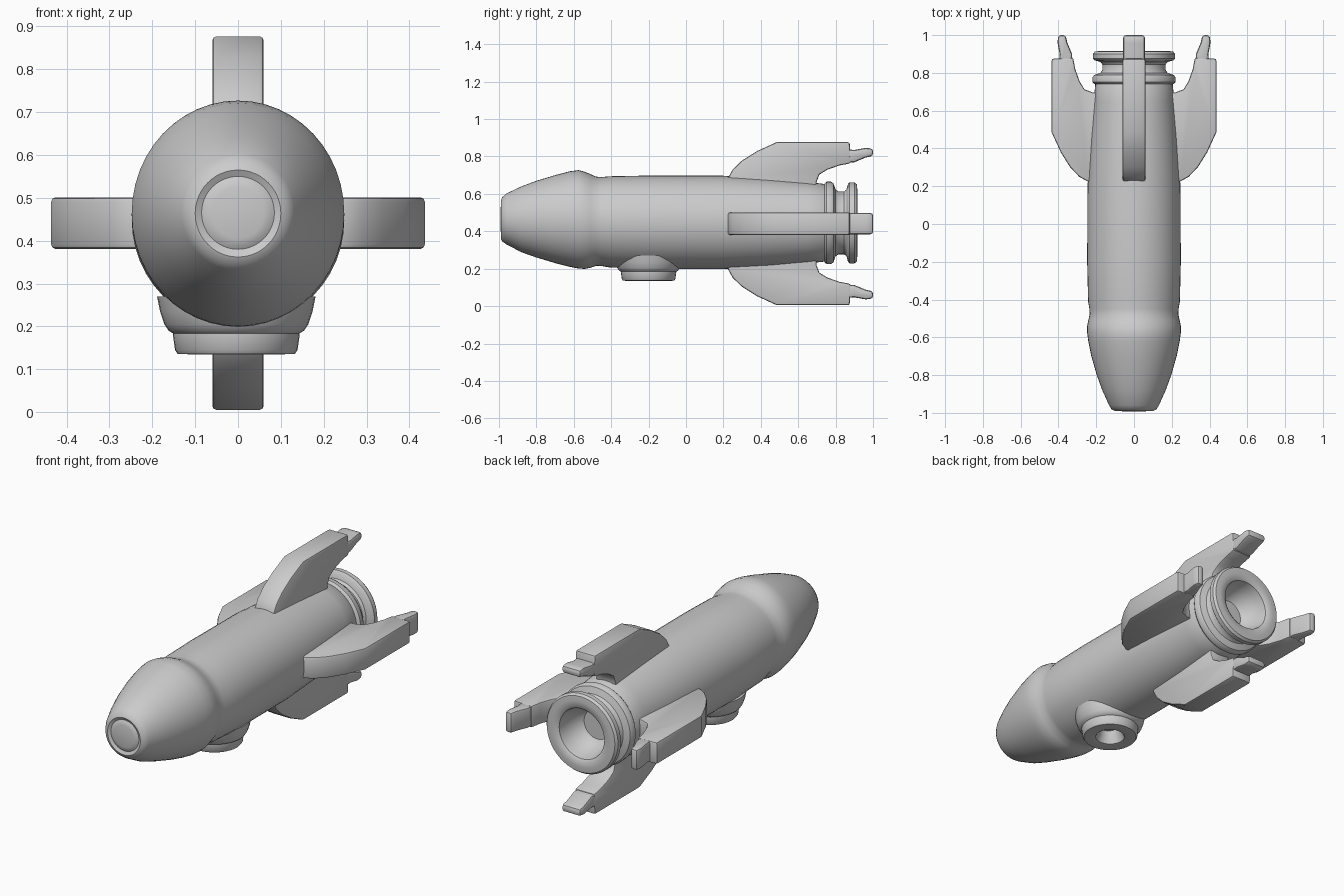
import bpy, bmesh
from math import sin, cos, pi, radians
from mathutils import Matrix

if "Cube" in bpy.data.objects:
    bpy.data.objects.remove(bpy.data.objects["Cube"])

AXIS_Z = 0.441


def finish(name, bm, angle=35):
    bmesh.ops.recalc_face_normals(bm, faces=bm.faces[:])
    mesh = bpy.data.meshes.new(name)
    bm.to_mesh(mesh)
    bm.free()
    obj = bpy.data.objects.new(name, mesh)
    bpy.context.collection.objects.link(obj)
    bpy.ops.object.select_all(action='DESELECT')
    obj.select_set(True)
    bpy.context.view_layer.objects.active = obj
    bpy.ops.object.shade_smooth_by_angle(angle=radians(angle))
    return obj


def skin(name, rings, cap=True):
    """Bridge a list of equal-sized point rings."""
    bm = bmesh.new()
    loops = [[bm.verts.new(p) for p in ring] for ring in rings]
    n = len(loops[0])
    for a, b in zip(loops, loops[1:]):
        for i in range(n):
            j = (i + 1) % n
            bm.faces.new((a[i], a[j], b[j], b[i]))
    if cap:
        bm.faces.new(loops[0])
        bm.faces.new(loops[-1])
    return finish(name, bm)


def tube(name, profile, n=48):
    """Rings along y, each given as (y, half width, top z, bottom z)."""
    rings = []
    for y, rx, top, bot in profile:
        zc, rz = (top + bot) / 2, (top - bot) / 2
        rings.append([(rx * cos(2 * pi * i / n), y, zc + rz * sin(2 * pi * i / n))
                      for i in range(n)])
    return skin(name, rings)


def round_part(y, r):
    return (y, r, 0.445 + r, 0.445 - r)


# Hull with blunt nose, shoulder bulge and tapering tail
tube("hull", [
    (-0.992, 0.06, 0.525, 0.405), (-0.988, 0.075, 0.54, 0.39),
    (-0.982, 0.085, 0.55, 0.38), (-0.99, 0.10, 0.565, 0.362),
    (-0.982, 0.118, 0.583, 0.345), (-0.96, 0.132, 0.602, 0.33),
    (-0.88, 0.168, 0.64, 0.288), (-0.80, 0.197, 0.67, 0.26),
    (-0.70, 0.226, 0.70, 0.23), (-0.62, 0.242, 0.721, 0.21),
    (-0.575, 0.248, 0.727, 0.201), (-0.54, 0.248, 0.718, 0.199),
    (-0.51, 0.242, 0.705, 0.205), (-0.48, 0.235, 0.692, 0.215),
    (-0.45, 0.236, 0.69, 0.214), (-0.41, 0.243, 0.694, 0.207),
    (-0.20, 0.248, 0.698, 0.198), (0.20, 0.246, 0.697, 0.198),
    (0.45, 0.231, 0.680, 0.211), (0.65, 0.214, 0.664, 0.228),
    (0.74, 0.205, 0.653, 0.238), (0.765, 0.19, 0.635, 0.255)])

# Engine nozzle: two flanges, a neck and a recessed bore
tube("nozzle", [round_part(y, r) for y, r in [
    (0.735, 0.19), (0.742, 0.212), (0.752, 0.22), (0.775, 0.22), (0.788, 0.212),
    (0.80, 0.178), (0.815, 0.168), (0.845, 0.168), (0.858, 0.178),
    (0.866, 0.208), (0.875, 0.217), (0.90, 0.217), (0.913, 0.207),
    (0.916, 0.18), (0.914, 0.15), (0.905, 0.137), (0.87, 0.13),
    (0.79, 0.105), (0.77, 0.08)]])

# Belly port: flared collar, rim and a tapered hole ending at the hull
port = [(0.27, 0.185), (0.235, 0.178), (0.205, 0.168), (0.190, 0.158), (0.184, 0.148),
        (0.180, 0.148), (0.145, 0.143), (0.136, 0.137), (0.134, 0.09),
        (0.138, 0.075), (0.175, 0.058), (0.205, 0.05)]
skin("belly_port", [[(-0.004 + r * cos(2 * pi * i / 40), -0.2 + r * sin(2 * pi * i / 40), z)
                     for i in range(40)] for z, r in port])


def plate(name, outline, half, bevel):
    """Bevelled slab from a (y, radius) outline, centred on x = 0."""
    bm = bmesh.new()
    a = [bm.verts.new((-half, y, r)) for y, r in outline]
    face = bm.faces.new(a)
    out = bmesh.ops.extrude_face_region(bm, geom=[face])["geom"]
    bmesh.ops.translate(bm, vec=(2 * half, 0, 0),
                        verts=[v for v in out if isinstance(v, bmesh.types.BMVert)])
    bmesh.ops.recalc_face_normals(bm, faces=bm.faces[:])
    edges = [e for e in bm.edges if len(e.link_faces) == 2
             and e.calc_face_angle() > radians(40)]
    bmesh.ops.bevel(bm, geom=edges, offset=bevel, segments=2, profile=0.5,
                    affect='EDGES', clamp_overlap=True)
    return finish(name, bm)


FIN = [(0.225, 0.15), (0.225, 0.245), (0.25, 0.29), (0.30, 0.338), (0.38, 0.388),
       (0.485, 0.436), (0.875, 0.436), (0.88, 0.322), (0.82, 0.311),
       (0.755, 0.288), (0.713, 0.262), (0.697, 0.22), (0.697, 0.15)]
TIP = [(0.85, 0.325), (0.85, 0.398), (0.90, 0.394), (0.96, 0.405),
       (1.0, 0.401), (1.0, 0.362), (0.96, 0.353), (0.90, 0.328)]

# Four fins with rear tips, spaced around the hull axis
for k, side in enumerate(("top", "left", "bottom", "right")):
    place = Matrix.Translation((0, 0, AXIS_Z)) @ Matrix.Rotation(k * pi / 2, 4, 'Y')
    plate("fin_" + side, FIN, 0.06, 0.010).matrix_world = place
    plate("fin_tip_" + side, TIP, 0.057, 0.014).matrix_world = place
